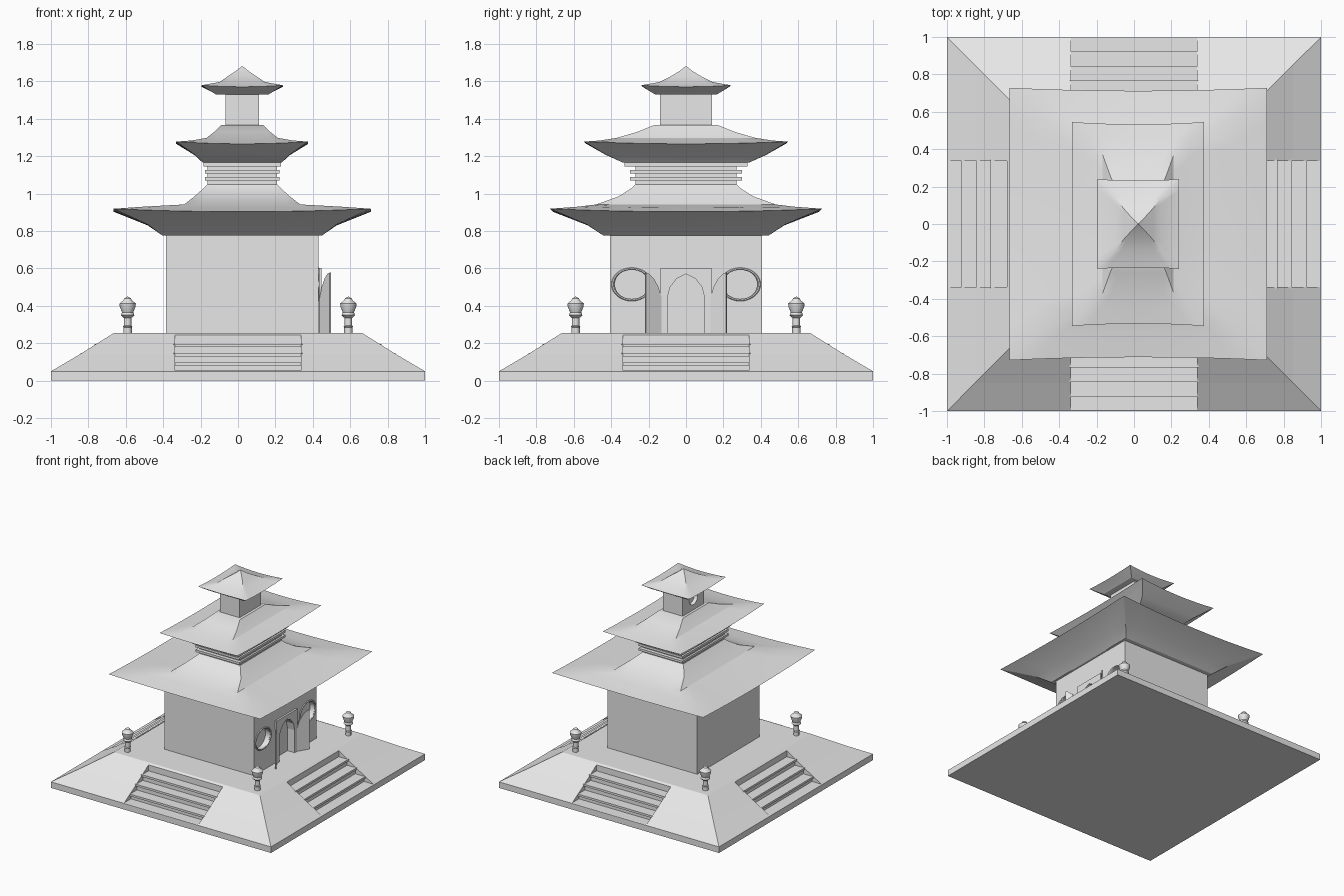
import bpy, bmesh, math
from mathutils import Matrix, Vector

cube = bpy.data.objects.get("Cube")
if cube:
    bpy.data.objects.remove(cube, do_unlink=True)

stone = bpy.data.materials.new("pale_grey_stone")
stone.use_nodes = True
GREY = (0.8, 0.8, 0.8, 1)
stone.diffuse_color = GREY
stone.node_tree.nodes["Principled BSDF"].inputs["Base Color"].default_value = GREY

CX = 0.0225      # the tower sits slightly off the platform centre
FLOOR = 0.255    # platform top
WALL = CX + 0.408


def finish(name, bm, smooth=None):
    bmesh.ops.recalc_face_normals(bm, faces=bm.faces)
    mesh = bpy.data.meshes.new(name)
    bm.to_mesh(mesh)
    bm.free()
    mesh.materials.append(stone)
    if smooth:
        for p in mesh.polygons:
            p.use_smooth = True
        mesh.set_sharp_from_angle(angle=math.radians(smooth))
    ob = bpy.data.objects.new(name, mesh)
    bpy.context.collection.objects.link(ob)
    return ob


def loft(name, rings, cx=0, seg=1, smooth=None):
    """Stack rectangles (half_x, half_y, z[, corner_lift]) into a closed solid."""
    bm = bmesh.new()
    loops = []
    for hx, hy, z, *lift in rings:
        lift = lift[0] if lift else 0
        corners = [(-hx, -hy), (hx, -hy), (hx, hy), (-hx, hy)]
        loop = []
        for k in range(4):
            a, b = Vector(corners[k]), Vector(corners[(k + 1) % 4])
            for i in range(seg):
                t = i / seg
                p = a.lerp(b, t)
                rise = lift * (2 * t - 1) ** 2
                if k % 2 == 0:      # front and back eaves bow inward
                    p.y *= 1 - (lift - rise) / hy
                loop.append(bm.verts.new((cx + p.x, p.y, z + rise)))
        loops.append(loop)
    for lo, hi in zip(loops, loops[1:]):
        n = len(lo)
        for i in range(n):
            j = (i + 1) % n
            bm.faces.new((lo[i], lo[j], hi[j], hi[i]))
    bm.faces.new(loops[0][::-1])
    bm.faces.new(loops[-1])
    return finish(name, bm, smooth)


def prism(name, pts, depth, matrix):
    """Extrude a local XY outline along local Z, then place it."""
    bm = bmesh.new()
    lo = [bm.verts.new((x, y, 0)) for x, y in pts]
    hi = [bm.verts.new((x, y, depth)) for x, y in pts]
    bm.faces.new(lo[::-1])
    bm.faces.new(hi)
    for i in range(len(pts)):
        j = (i + 1) % len(pts)
        bm.faces.new((lo[i], lo[j], hi[j], hi[i]))
    bm.transform(matrix)
    return finish(name, bm)


def frame_matrix(x_axis, y_axis, z_axis, origin):
    m = Matrix((x_axis, y_axis, z_axis)).transposed().to_4x4()
    m.translation = origin
    return m


def on_wall(x, y=0, z=0):
    return frame_matrix((0, 1, 0), (0, 0, 1), (1, 0, 0), (x, y, z))


def box(name, x, y, z):
    bm = bmesh.new()
    bmesh.ops.create_cube(bm, size=1)
    for v in bm.verts:
        v.co = [r[0] + (c + 0.5) * (r[1] - r[0]) for c, r in zip(v.co, (x, y, z))]
    return finish(name, bm)


def cut(target, cutter):
    cutter.hide_render = True
    cutter.hide_set(True)
    mod = target.modifiers.new("cut", 'BOOLEAN')
    mod.operation = 'DIFFERENCE'
    mod.solver = 'EXACT'
    mod.object = cutter


def ellipse(rx, ry, n=32):
    return [(rx * math.cos(math.tau * i / n), ry * math.sin(math.tau * i / n))
            for i in range(n)]


# Platform with stairs cut into every side
platform = loft("platform", [(1, 1, 0), (1, 1, 0.05), (0.85, 0.85, 0.138), (0.663, 0.663, FLOOR)])
steps = [(0.91, 0.095), (0.83, 0.145), (0.755, 0.195), (0.68, 0.3)]
outline = [(1.1, 0.3), (1.1, 0.053)]
level = 0.053
for r, top in steps:
    outline += [(r, level), (r, top)]
    level = top
for k in range(4):
    turn = Matrix.Rotation(k * math.pi / 2, 4, 'Z')
    place = turn @ frame_matrix((1, 0, 0), (0, 0, 1), (0, -1, 0), (0, 0.337, 0))
    cut(platform, prism("stair_cutter", outline, 0.674, place))
    for r, top in steps[:3]:
        nosing = box("step_nosing", (r - 0.01, r + 0.012), (-0.345, 0.345), (top - 0.015, top + 0.002))
        nosing.data.transform(turn)

# Corner lanterns
lantern = [(0.022, FLOOR), (0.022, 0.285), (0.026, 0.29), (0.02, 0.295), (0.02, 0.335),
           (0.026, 0.34), (0.036, 0.35), (0.03, 0.365), (0.042, 0.395), (0.044, 0.412),
           (0.022, 0.43), (0.018, 0.44), (0, 0.45)]
for sx in (-1, 1):
    for sy in (-1, 1):
        bm = bmesh.new()
        vs = [bm.verts.new((r, 0, z)) for r, z in lantern]
        es = [bm.edges.new(e) for e in zip(vs, vs[1:])]
        bmesh.ops.spin(bm, geom=vs + es, axis=(0, 0, 1), cent=(0, 0, 0),
                       steps=16, angle=math.tau)
        bmesh.ops.remove_doubles(bm, verts=bm.verts, dist=0.0005)
        bmesh.ops.translate(bm, verts=bm.verts, vec=(0.59 * sx, 0.59 * sy, 0))
        finish("corner_lantern", bm, 35)

# Main hall and tower storeys
hall = box("hall", (CX - 0.408, WALL), (-0.405, 0.405), (FLOOR, 0.79))
box("neck", (CX - 0.185, CX + 0.185), (-0.27, 0.27), (1.04, 1.17))
for z in (1.07, 1.108):
    box("neck_band", (CX - 0.2, CX + 0.2), (-0.3, 0.3), (z, z + 0.018))
box("neck_capital", (CX - 0.208, CX + 0.208), (-0.328, 0.328), (1.145, 1.168))
turret = box("turret", (CX - 0.09, CX + 0.09), (-0.14, 0.14), (1.36, 1.54))

# Three flared roofs
loft("lower_roof", [(0.425, 0.44, 0.775), (0.505, 0.53, 0.83, 0.005), (0.6875, 0.728, 0.903, 0.016),
                    (0.53, 0.58, 0.924, 0.006), (0.31, 0.48, 0.942), (0.255, 0.36, 0.985),
                    (0.205, 0.29, 1.03), (0.185, 0.27, 1.05)], CX, 8, 25)
loft("middle_roof", [(0.21, 0.335, 1.165), (0.255, 0.43, 1.206, 0.003), (0.353, 0.545, 1.266, 0.012),
                     (0.27, 0.46, 1.28, 0.004), (0.19, 0.37, 1.298), (0.15, 0.26, 1.33),
                     (0.112, 0.168, 1.367)], CX, 8, 25)
loft("upper_roof", [(0.14, 0.165, 1.53), (0.165, 0.19, 1.545), (0.217, 0.24, 1.571, 0.008),
                    (0.12, 0.14, 1.597), (0.08, 0.085, 1.625), (0.035, 0.035, 1.655),
                    (0.012, 0.012, 1.673), (0.003, 0.003, 1.68)], CX, 8, 25)

# Arched doorway with raised surround
arch = [(0.1, 0.24), (0.1, 0.44), (0.085, 0.5), (0.05, 0.545), (0, 0.57)]
arch += [(-y, z) for y, z in arch[-2::-1]]
surround = box("door_surround", (WALL - 0.01, WALL + 0.015), (-0.135, 0.135), (FLOOR, 0.603))
door_cutter = prism("door_cutter", arch, 0.12, on_wall(WALL - 0.05))
cut(surround, door_cutter)
cut(hall, door_cutter)

# Open door leaves and round windows either side
leaf = [(0, FLOOR), (0.1, FLOOR), (0.1, 0.577), (0.08, 0.572), (0.05, 0.547), (0.02, 0.5), (0, 0.44)]
for side in (-1, 1):
    along = Vector((0.053, 0.085 * side, 0)).normalized()
    up = Vector((0, 0, 1))
    prism("door_leaf", leaf, 0.01 * side,
          frame_matrix(along, up, along.cross(up), (WALL + 0.006, 0.135 * side, 0)))
    cut(hall, prism("window_cutter", ellipse(0.09, 0.08), 0.1,
                    on_wall(WALL - 0.04, 0.29 * side, 0.515)))
    bpy.ops.mesh.primitive_torus_add(major_segments=32, minor_segments=6,
                                     major_radius=0.096, minor_radius=0.007)
    rim = bpy.context.object
    rim.name = "window_rim"
    rim.data.materials.append(stone)
    rim.data.transform(on_wall(WALL, 0.29 * side, 0.515) @ Matrix.Diagonal((1.06, 0.87, 1, 1)))

# Round opening in the turret's far side
cut(turret, prism("turret_window_cutter", ellipse(0.055, 0.05, 24), 0.06,
                  on_wall(CX - 0.12, 0, 1.46)))
